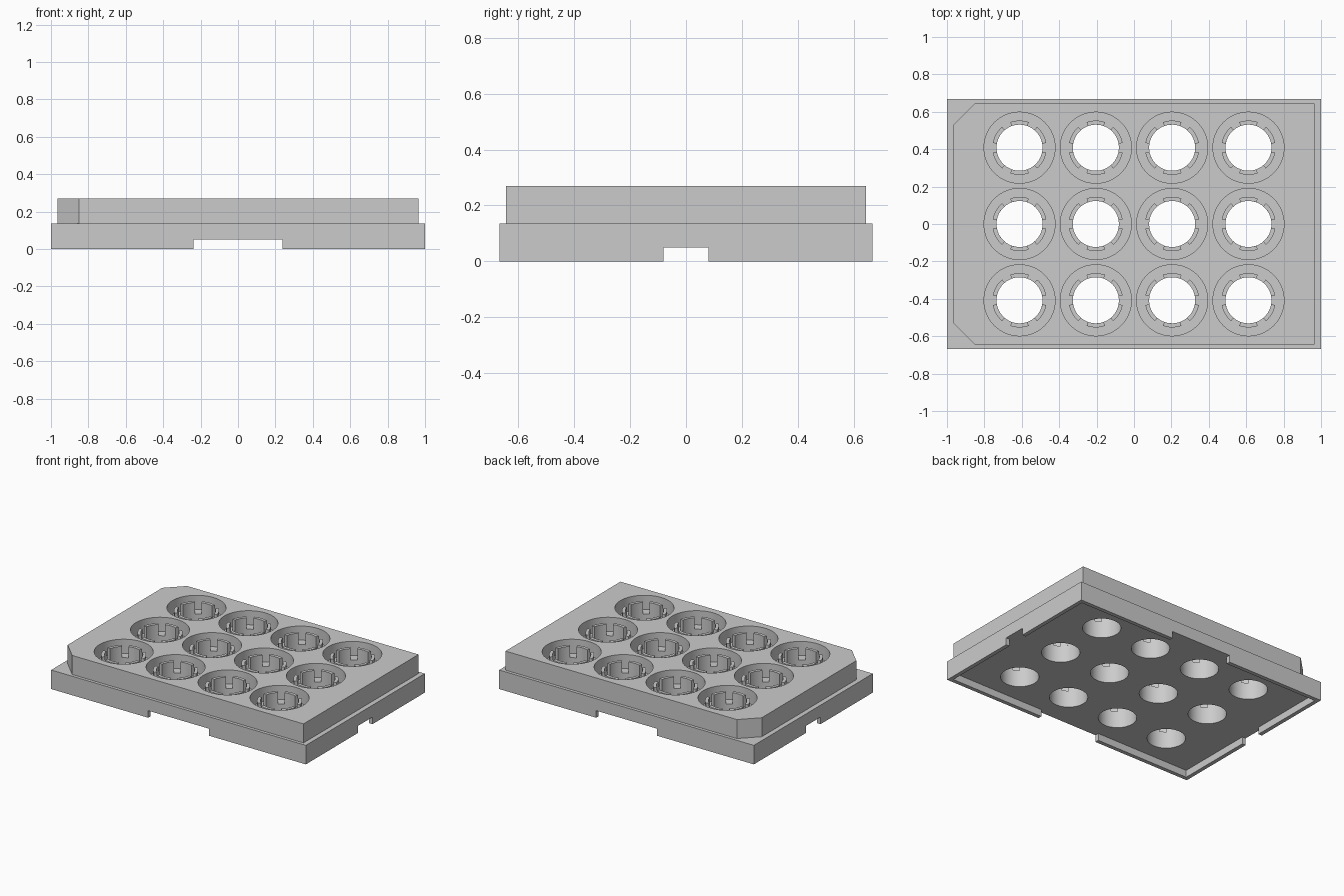
import bpy, bmesh
from math import cos, sin, radians

default = bpy.data.objects.get("Cube")
if default:
    bpy.data.objects.remove(default, do_unlink=True)

grey = bpy.data.materials.new("light_grey_plastic")
grey.use_nodes = True
COLOUR = (0.6, 0.6, 0.6, 1)
grey.diffuse_color = COLOUR
grey.node_tree.nodes["Principled BSDF"].inputs["Base Color"].default_value = COLOUR

HOLE, RING, BORE = 0.123, 0.145, 0.19
FLOOR, CROWN, TOP = 0.17, 0.25, 0.27
STEP, RECESS = 0.135, 0.05
WELLS = [((i - 1.5) * 0.408, (j - 1) * 0.408) for i in range(4) for j in range(3)]


def add_prism(bm, outline, z0, z1):
    """Extrude a closed outline from z0 to z1."""
    face = bm.faces.new([bm.verts.new((x, y, z0)) for x, y in outline])
    top = bmesh.ops.extrude_face_region(bm, geom=[face])["geom"]
    verts = [v for v in top if isinstance(v, bmesh.types.BMVert)]
    bmesh.ops.translate(bm, verts=verts, vec=(0, 0, z1 - z0))


def add_lathe(bm, profile, cx, cy, steps=64):
    """Revolve a radius/height profile and cap both ends."""
    rings = []
    for r, z in profile:
        rings.append([bm.verts.new((cx + r * cos(radians(360 * k / steps)),
                                    cy + r * sin(radians(360 * k / steps)), z))
                      for k in range(steps)])
    for low, high in zip(rings, rings[1:]):
        for k in range(steps):
            n = (k + 1) % steps
            bm.faces.new((low[k], low[n], high[n], high[k]))
    bm.faces.new(rings[0])
    bm.faces.new(rings[-1])


def make_object(name, bm):
    bmesh.ops.recalc_face_normals(bm, faces=bm.faces[:])
    mesh = bpy.data.meshes.new(name)
    bm.to_mesh(mesh)
    bm.free()
    mesh.materials.append(grey)
    obj = bpy.data.objects.new(name, mesh)
    bpy.context.collection.objects.link(obj)
    return obj


def smooth(obj):
    bpy.ops.object.select_all(action="DESELECT")
    obj.select_set(True)
    bpy.context.view_layer.objects.active = obj
    bpy.ops.object.shade_smooth_by_angle(angle=radians(30))


def boolean(target, tool, operation):
    """Apply a boolean and discard the tool object."""
    tool.hide_render = True
    mod = target.modifiers.new("shape", "BOOLEAN")
    mod.operation, mod.solver, mod.object = operation, "EXACT", tool
    bpy.context.view_layer.objects.active = target
    bpy.ops.object.modifier_apply(modifier=mod.name)
    bpy.data.objects.remove(tool, do_unlink=True)


# Wide base skirt
bm = bmesh.new()
add_prism(bm, [(-1, -0.667), (1, -0.667), (1, 0.667), (-1, 0.667)], 0, STEP)
plate = make_object("well_plate", bm)

# Narrower upper block, with two clipped corners
bm = bmesh.new()
w, d, c = 0.966, 0.645, 0.115
add_prism(bm, [(-w + c, -d), (w, -d), (w, d), (-w + c, d), (-w, d - c), (-w, c - d)],
          STEP - 0.02, TOP)
boolean(plate, make_object("upper_block", bm), "UNION")

# Underside recess, reaching out through a notch in each side
rx, ry, nx, ny = 0.972, 0.639, 0.238, 0.08
quarter = [(1.2, ny), (rx, ny), (rx, ry), (nx, ry), (nx, 0.9)]
half = quarter + [(-x, y) for x, y in reversed(quarter)]
bm = bmesh.new()
add_prism(bm, half + [(x, -y) for x, y in reversed(half)], -0.1, RECESS)
boolean(plate, make_object("underside_cutter", bm), "DIFFERENCE")

# Stepped wells
bm = bmesh.new()
for cx, cy in WELLS:
    add_lathe(bm, [(HOLE, -0.1), (HOLE, FLOOR), (BORE, FLOOR), (BORE, 0.4)], cx, cy)
boolean(plate, make_object("well_cutter", bm), "DIFFERENCE")
smooth(plate)

# Ring of upright teeth inside every well
bm = bmesh.new()
for cx, cy in WELLS:
    for tooth in range(6):
        angles = [radians(60 * tooth + 10 + 5 * k) for k in range(9)]
        arc = [(RING, a) for a in angles] + [(HOLE, a) for a in reversed(angles)]
        add_prism(bm, [(cx + r * cos(a), cy + r * sin(a)) for r, a in arc], FLOOR, CROWN)
smooth(make_object("well_teeth", bm))
